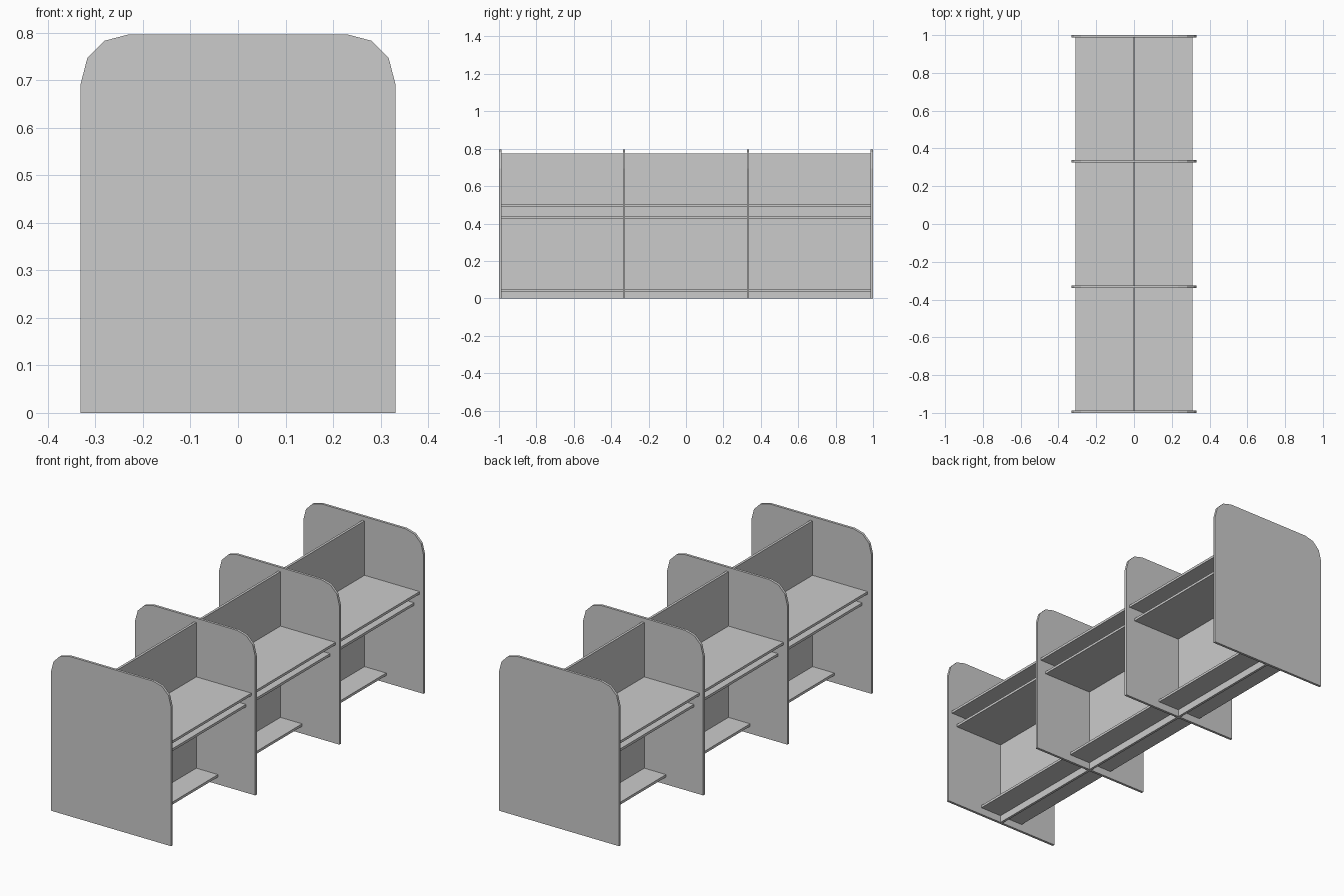
import bpy, bmesh

if "Cube" in bpy.data.objects:
    bpy.data.objects.remove(bpy.data.objects["Cube"])

T = 0.0125          # board thickness
HALF = 1.0          # half length of the row
PITCH = (2 * HALF - T) / 3


def board(name, x0, x1, y0, y1, z0, z1):
    bm = bmesh.new()
    bmesh.ops.create_cube(bm, size=1)
    for v in bm.verts:
        v.co = ((x0 + x1) / 2 + v.co.x * (x1 - x0),
                (y0 + y1) / 2 + v.co.y * (y1 - y0),
                (z0 + z1) / 2 + v.co.z * (z1 - z0))
    finish(name, bm)


def finish(name, bm):
    bmesh.ops.recalc_face_normals(bm, faces=bm.faces)
    mesh = bpy.data.meshes.new(name)
    bm.to_mesh(mesh)
    bm.free()
    bpy.context.collection.objects.link(bpy.data.objects.new(name, mesh))


def divider(name, y0):
    # upright panel with faceted rounded top corners
    half = [(0.331, 0), (0.331, 0.693), (0.317, 0.747), (0.281, 0.783), (0.232, 0.796)]
    outline = half + [(-x, z) for x, z in reversed(half)]
    bm = bmesh.new()
    face = bm.faces.new([bm.verts.new((x, y0, z)) for x, z in outline])
    ext = bmesh.ops.extrude_face_region(bm, geom=[face])
    verts = [g for g in ext["geom"] if isinstance(g, bmesh.types.BMVert)]
    bmesh.ops.translate(bm, verts=verts, vec=(0, T, 0))
    finish(name, bm)


# four upright dividers
for i in range(4):
    divider(f"divider_{i + 1}", -HALF + i * PITCH)

# (part, reach from the centre, top height)
shelves = [("desk_top", 0.31, 0.504), ("under_shelf", 0.28, 0.44), ("foot_shelf", 0.126, 0.049)]

# three bays, each with a centre board and shelves on both sides
for i in range(3):
    y0 = -HALF + i * PITCH + T
    y1 = y0 + PITCH - T
    board(f"centre_board_{i + 1}", -T / 2, T / 2, y0, y1, 0, 0.775)
    for part, reach, top in shelves:
        for side, s in (("left", -1), ("right", 1)):
            xs = sorted((s * T / 2, s * reach))
            board(f"{part}_{side}_{i + 1}", xs[0], xs[1], y0, y1, top - T, top)
